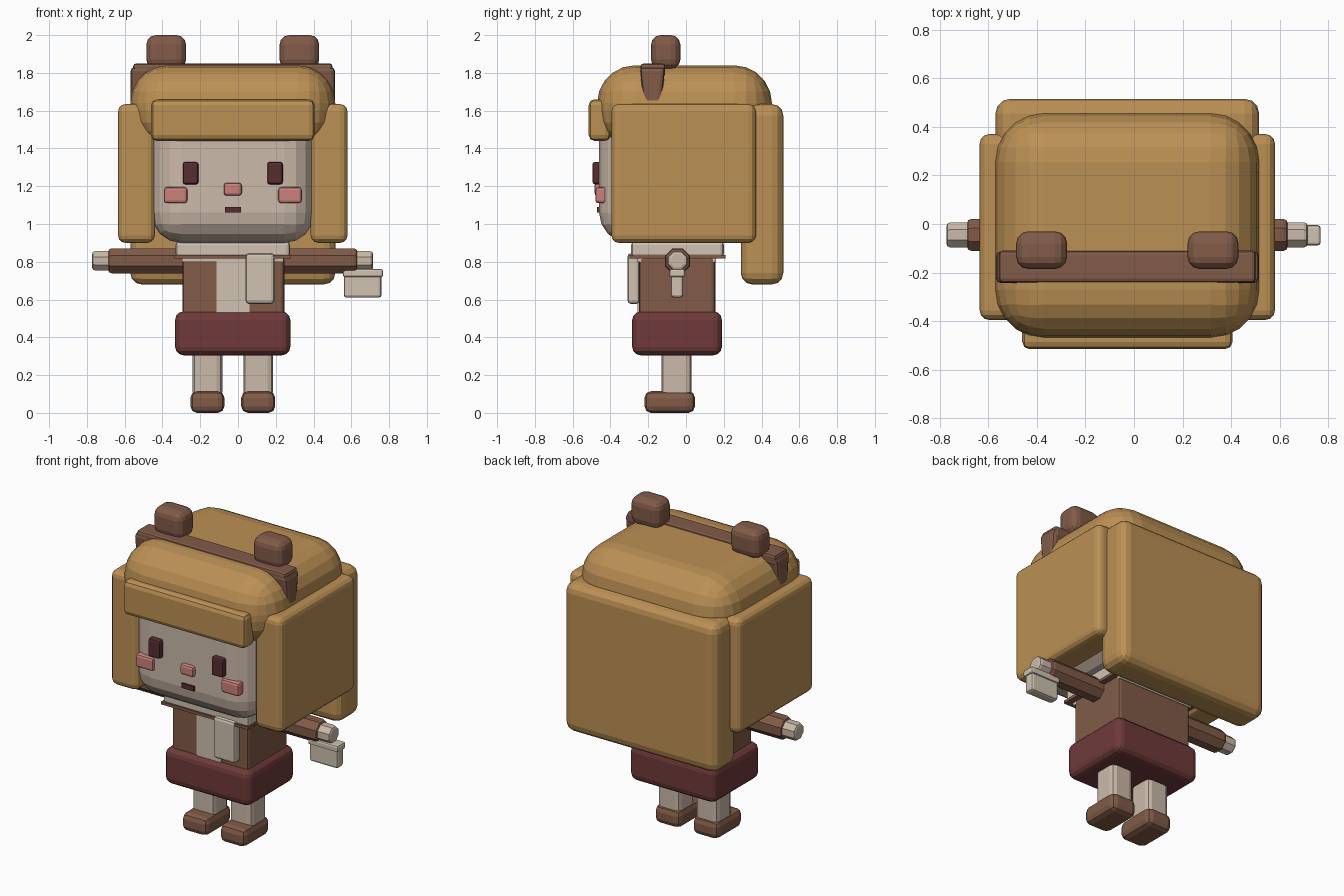
import bpy
import bmesh
import math
from mathutils import Matrix

cube = bpy.data.objects.get("Cube")
if cube:
    bpy.data.objects.remove(cube, do_unlink=True)


def material(name, rgb):
    m = bpy.data.materials.new(name)
    m.use_nodes = True
    m.diffuse_color = (*rgb, 1)
    m.node_tree.nodes["Principled BSDF"].inputs["Base Color"].default_value = (*rgb, 1)
    return m


HAIR = material("honey hair", (0.50, 0.28, 0.09))
BROWN = material("warm brown", (0.22, 0.105, 0.065))
SKIN = material("pale skin", (0.60, 0.49, 0.40))
CLOTH = material("cream cloth", (0.63, 0.54, 0.44))
RED = material("dark red", (0.16, 0.042, 0.042))
EYE = material("deep maroon", (0.095, 0.027, 0.03))
PINK = material("blush pink", (0.60, 0.22, 0.20))
MID = -0.0275  # symmetry plane of the body


def finish(name, bm, mat, bevel, segments):
    mesh = bpy.data.meshes.new(name)
    if bevel:
        bmesh.ops.bevel(bm, geom=bm.edges[:], offset=bevel, segments=segments,
                        profile=0.5, affect='EDGES', clamp_overlap=True)
    bmesh.ops.recalc_face_normals(bm, faces=bm.faces[:])
    bm.to_mesh(mesh)
    bm.free()
    mesh.materials.append(mat)
    ob = bpy.data.objects.new(name, mesh)
    bpy.context.collection.objects.link(ob)
    return ob


def box(name, mat, x, y, z, bevel=0.0, segments=2, taper=1.0):
    """Rounded box from its limits; taper scales the bottom in depth."""
    bm = bmesh.new()
    bmesh.ops.create_cube(bm, size=1)
    cy = sum(y) / 2
    for v in bm.verts:
        low = v.co.z < 0
        v.co.x = x[0] if v.co.x < 0 else x[1]
        v.co.y = y[0] if v.co.y < 0 else y[1]
        v.co.z = z[0] if low else z[1]
        if low:
            v.co.y = cy + (v.co.y - cy) * taper
    return finish(name, bm, mat, bevel, segments)


def pair(name, mat, x, y, z, bevel=0.0, segments=2, taper=1.0):
    """Left box from its limits plus its mirror image across the body."""
    box("left_" + name, mat, x, y, z, bevel, segments, taper)
    mirrored = (2 * MID - x[1], 2 * MID - x[0])
    box("right_" + name, mat, mirrored, y, z, bevel, segments, taper)


def rod(name, mat, x, y, z, radius, bevel, sides=8):
    """Faceted cylinder along x with chamfered ends."""
    bm = bmesh.new()
    turn = Matrix.Rotation(math.pi / 2, 4, 'Y') @ Matrix.Rotation(math.pi / sides, 4, 'Z')
    bmesh.ops.create_cone(bm, cap_ends=True, segments=sides, radius1=radius, radius2=radius,
                          depth=x[1] - x[0],
                          matrix=Matrix.Translation((sum(x) / 2, y, z)) @ turn)
    rims = [e for e in bm.edges if abs(e.verts[0].co.x - e.verts[1].co.x) < 1e-4]
    bmesh.ops.bevel(bm, geom=rims, offset=bevel, segments=2, profile=0.5, affect='EDGES')
    return finish(name, bm, mat, 0, 1)


# Head and hair
box("head", SKIN, (-0.46, 0.405), (-0.46, 0.35), (0.90, 1.65), 0.16, 4)
box("hair_cap", HAIR, (-0.57, 0.515), (-0.47, 0.455), (1.40, 1.84), 0.20, 5)
box("fringe", HAIR, (-0.46, 0.405), (-0.515, -0.40), (1.44, 1.66), 0.03)
pair("side_hair", HAIR, (0.385, 0.58), (-0.395, 0.37), (0.90, 1.635), 0.04, 3)
box("back_hair", HAIR, (-0.57, 0.515), (0.29, 0.515), (0.68, 1.635), 0.06, 3)

# Headband with ears
box("headband_top", BROWN, (-0.555, 0.50), (-0.24, -0.11), (1.78, 1.85), 0.015)
pair("headband_side", BROWN, (0.41, 0.513), (-0.245, -0.11), (1.58, 1.83), 0.02, 2, 0.6)
pair("ear", BROWN, (0.22, 0.43), (-0.185, -0.03), (1.82, 2.0), 0.05, 3)

# Face
pair("eye", EYE, (0.155, 0.237), (-0.495, -0.44), (1.21, 1.328), 0.012)
pair("cheek", PINK, (0.213, 0.338), (-0.48, -0.42), (1.11, 1.195), 0.015)
box("nose", PINK, (-0.075, 0.02), (-0.485, -0.44), (1.15, 1.218), 0.015)
box("mouth", EYE, (-0.07, 0.017), (-0.472, -0.40), (1.06, 1.09))

# Collar and scarf
box("collar", CLOTH, (-0.33, 0.275), (-0.29, 0.20), (0.82, 0.91), 0.02)
box("collar_trim", BROWN, (-0.335, 0.28), (-0.30, 0.21), (0.818, 0.836))
box("collar_base", CLOTH, (-0.297, 0.242), (-0.26, 0.16), (0.80, 0.83))
box("scarf_tail", CLOTH, (0.04, 0.192), (-0.31, -0.245), (0.577, 0.845), 0.018)

# Torso and skirt
box("torso", BROWN, (-0.295, 0.245), (-0.25, 0.155), (0.45, 0.83), 0.02)
box("shirt_panel", CLOTH, (-0.115, 0.06), (-0.256, -0.248), (0.50, 0.81))
box("skirt", RED, (-0.333, 0.277), (-0.285, 0.19), (0.305, 0.537), 0.045, 3)

# Legs and feet
pair("leg", SKIN, (0.028, 0.185), (-0.13, 0.03), (0.08, 0.35), 0.03)
pair("shoe", BROWN, (0.017, 0.197), (-0.22, 0.048), (0.0, 0.115), 0.035)

# Arms and hands
rod("right_arm", BROWN, (-0.688, -0.22), -0.045, 0.805, 0.072, 0.02)
rod("left_arm", BROWN, (0.17, 0.633), -0.045, 0.805, 0.072, 0.02)
rod("right_hand", SKIN, (-0.772, -0.64), -0.045, 0.805, 0.056, 0.016)
rod("left_hand", SKIN, (0.59, 0.715), -0.045, 0.805, 0.056, 0.016)

# Small bag hanging from the left hand
box("bag", CLOTH, (0.56, 0.76), (-0.08, -0.015), (0.61, 0.745), 0.015)
box("bag_flap", CLOTH, (0.555, 0.768), (-0.088, -0.005), (0.718, 0.762), 0.012)
